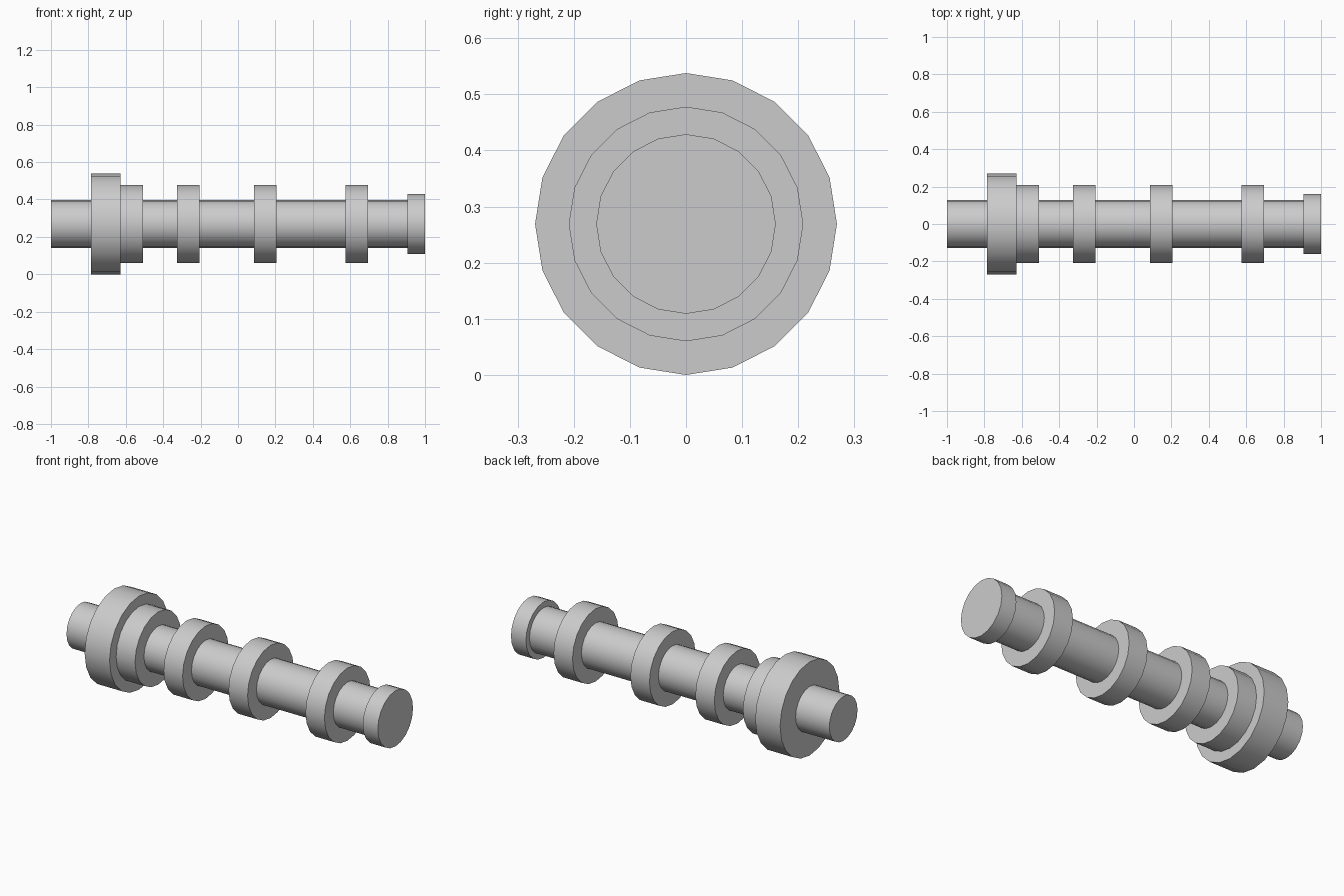
import bpy, bmesh, math
from mathutils import Vector

if "Cube" in bpy.data.objects:
    bpy.data.objects.remove(bpy.data.objects["Cube"])

SIDES = 20
AXIS_Z = 0.269
SHAFT_R = 0.128

# collars along the shaft: start x, end x, radius
collars = [
    (-0.786, -0.628, 0.269),   # large flange
    (-0.628, -0.508, 0.209),   # step beside the flange
    (-0.326, -0.206, 0.209),
    (0.086, 0.207, 0.209),
    (0.575, 0.695, 0.209),
    (0.905, 1.0, 0.16),        # end collar
]

# stepped half-profile from the left end to the right end
profile = [(-1.0, 0.0), (-1.0, SHAFT_R)]
x_end = -1.0
for x0, x1, r in collars:
    if x0 > x_end:
        profile.append((x0, SHAFT_R))
    profile += [(x0, r), (x1, r)]
    if x1 not in [c[0] for c in collars] and x1 < 1.0:
        profile.append((x1, SHAFT_R))
    x_end = x1
profile.append((1.0, 0.0))

# turn the profile around the shaft axis
bm = bmesh.new()
verts = [bm.verts.new((x, 0, r)) for x, r in profile]
edges = [bm.edges.new(pair) for pair in zip(verts, verts[1:])]
bmesh.ops.spin(bm, geom=verts + edges, cent=(0, 0, 0), axis=(1, 0, 0),
               angle=math.tau, steps=SIDES, use_duplicate=False)
bmesh.ops.remove_doubles(bm, verts=bm.verts, dist=1e-4)
bmesh.ops.recalc_face_normals(bm, faces=bm.faces)
bmesh.ops.translate(bm, verts=bm.verts, vec=Vector((0, 0, AXIS_Z)))

mesh = bpy.data.meshes.new("stepped_shaft")
bm.to_mesh(mesh)
bm.free()
shaft = bpy.data.objects.new("stepped_shaft", mesh)
bpy.context.collection.objects.link(shaft)

# smooth round sides, crisp shoulders
bpy.context.view_layer.objects.active = shaft
shaft.select_set(True)
bpy.ops.object.shade_smooth_by_angle(angle=math.radians(30))
